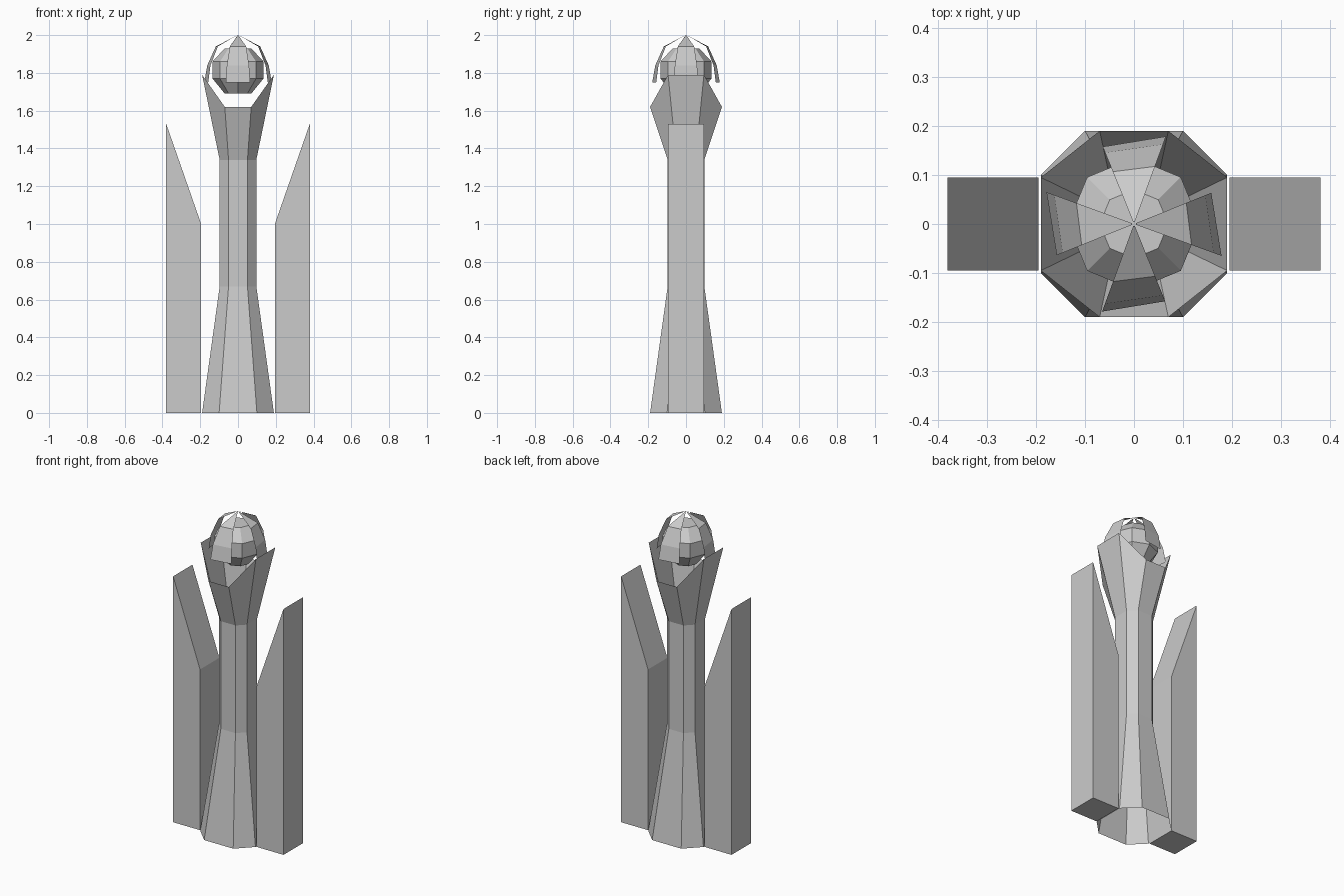
import bpy, bmesh
from math import sin, cos, radians

cube = bpy.data.objects.get("Cube")
if cube:
    bpy.data.objects.remove(cube, do_unlink=True)

stone = bpy.data.materials.new("stone_grey")
stone.use_nodes = True
GREY = (0.6, 0.6, 0.6, 1)
stone.diffuse_color = GREY
stone.node_tree.nodes["Principled BSDF"].inputs["Base Color"].default_value = GREY


def finish(name, bm):
    bmesh.ops.recalc_face_normals(bm, faces=bm.faces)
    mesh = bpy.data.meshes.new(name)
    bm.to_mesh(mesh)
    bm.free()
    mesh.materials.append(stone)
    obj = bpy.data.objects.new(name, mesh)
    bpy.context.collection.objects.link(obj)
    return obj


def polar(r, deg, z):
    return (r * cos(radians(deg)), r * sin(radians(deg)), z)


def loft(name, rings, closed=True, caps=False):
    """Skin a stack of point rings with quads."""
    bm = bmesh.new()
    loops = [[bm.verts.new(p) for p in ring] for ring in rings]
    n = len(loops[0])
    for low, high in zip(loops, loops[1:]):
        for i in range(n if closed else n - 1):
            j = (i + 1) % n
            bm.faces.new((low[i], low[j], high[j], high[i]))
    if caps:
        bm.faces.new(loops[0])
        bm.faces.new(loops[-1])
    return finish(name, bm)


def octagon(wide, x_half, y_half, z_side, z_front):
    """Eight-sided ring whose side and front edges may differ in height."""
    quarter = [(wide, y_half, z_side), (x_half, wide, z_front)]
    ring = []
    for sx, sy in ((1, 1), (-1, 1), (-1, -1), (1, -1)):
        corner = quarter if sx * sy > 0 else quarter[::-1]
        ring += [(sx * x, sy * y, z) for x, y, z in corner]
    return ring


# Flared octagonal column ending in an open cup with a dipping rim
loft("column_with_cup", [
    octagon(0.19, 0.1, 0.1, 0, 0),
    octagon(0.097, 0.05, 0.05, 0.67, 0.67),
    octagon(0.097, 0.05, 0.05, 1.34, 1.34),
    octagon(0.19, 0.07, 0.095, 1.79, 1.62)])

# Side pillars with tops sloping down towards the column
for side, name in ((1, "left_pillar"), (-1, "right_pillar")):
    outline = [(0.195, 0), (0.38, 0), (0.38, 1.53), (0.195, 1.0)]
    loft(name, [[(side * x, y, z) for x, z in outline]
                for y in (-0.095, 0.095)], caps=True)

# Faceted core of the head
loft("head_core", [[polar(r, i * 45, z) for i in range(8)]
                   for r, z in ((0.07, 1.69), (0.135, 1.77),
                                (0.135, 1.86), (0.07, 1.93))], caps=True)

# Four twisted shell plates folding down from the tip
PROFILE = ((0.004, 2.0, 0), (0.12, 1.94, 0.005), (0.165, 1.84, 0.008),
           (0.18, 1.75, 0.01))
for k in range(4):
    mid = k * 90 + 1
    loft("shell_plate_%d" % (k + 1),
         [[polar(r + twist, mid - 21, z), polar(r - twist, mid + 21, z)]
          for r, z, twist in PROFILE], closed=False)
